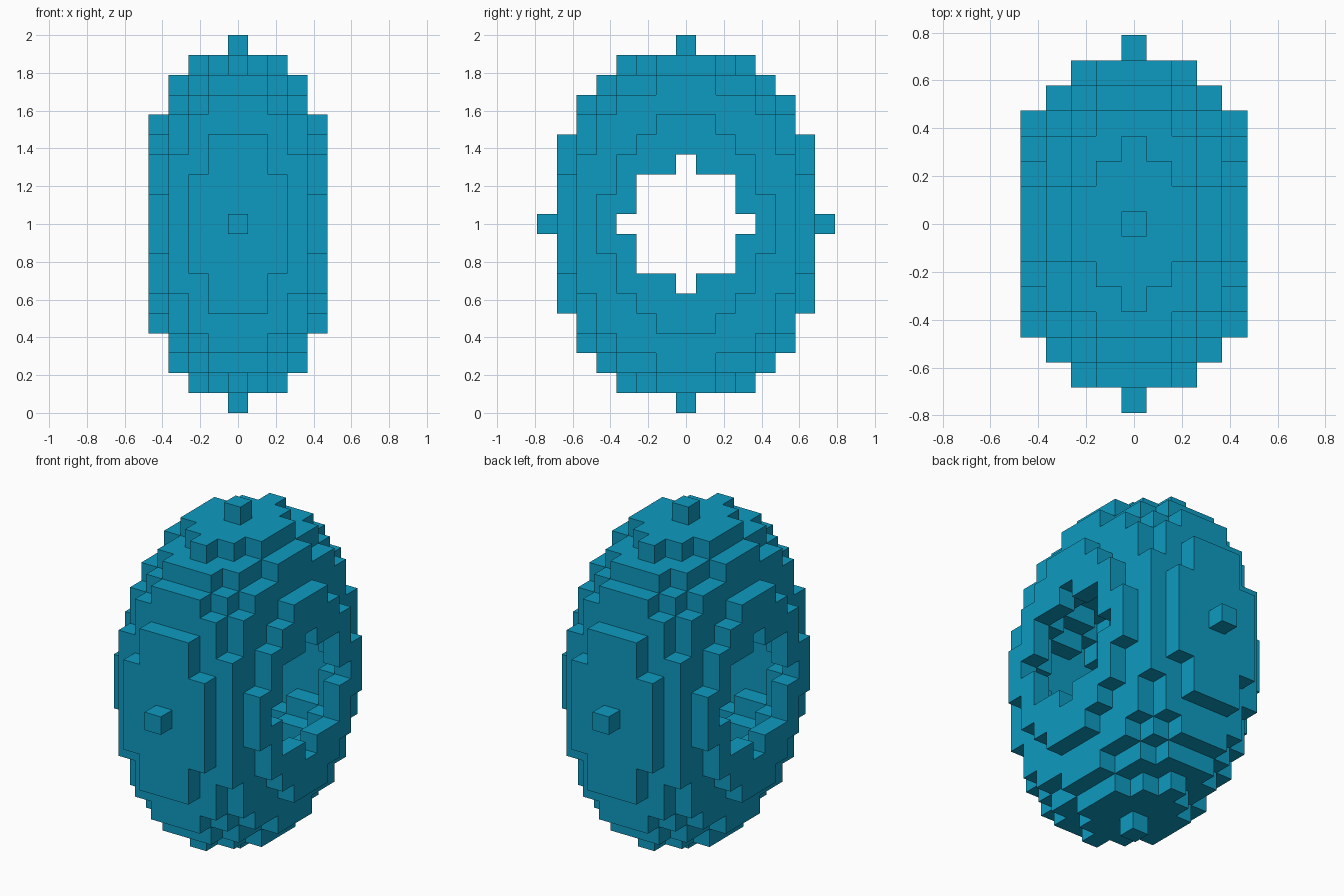
import bpy, bmesh
from mathutils import Vector

if "Cube" in bpy.data.objects:
    bpy.data.objects.remove(bpy.data.objects["Cube"])

CELL = 2 / 19            # edge length of one block
RX, RY, RZ = 5, 7, 9     # outer radii in blocks
CAVITY = 5               # radius of the round cavity, which opens both sides


def filled(c):
    """True where a block lies in the ellipsoid but not in the cavity."""
    x, y, z = c
    outer = (x / RX) ** 2 + (y / RY) ** 2 + (z / RZ) ** 2 <= 1 + 1e-9
    return outer and x * x + y * y + z * z > CAVITY ** 2


blue = bpy.data.materials.new("bright blue")
blue.diffuse_color = (0.0044, 0.328, 0.533, 1)
blue.use_nodes = True
blue.node_tree.nodes["Principled BSDF"].inputs["Base Color"].default_value = blue.diffuse_color

# Blocky hollow shell: one quad wherever a block meets open space
bm = bmesh.new()
for x in range(-RX, RX + 1):
    for y in range(-RY, RY + 1):
        for z in range(-RZ, RZ + 1):
            cell = Vector((x, y, z))
            if not filled(cell):
                continue
            for axis in range(3):
                for sign in (-1, 1):
                    n = Vector((0, 0, 0))
                    n[axis] = sign
                    if filled(cell + n):
                        continue
                    u = Vector((0, 0, 0))
                    u[(axis + 1) % 3] = 0.5
                    v = n.cross(u)
                    mid = cell + n * 0.5
                    corners = (mid - u - v, mid + u - v, mid + u + v, mid - u + v)
                    bm.faces.new([bm.verts.new(p * CELL + Vector((0, 0, 1)))
                                  for p in corners])
bmesh.ops.remove_doubles(bm, verts=bm.verts[:], dist=0.001)

mesh = bpy.data.meshes.new("block_shell")
bm.to_mesh(mesh)
bm.free()
mesh.materials.append(blue)
shell = bpy.data.objects.new("block_shell", mesh)
bpy.context.collection.objects.link(shell)
